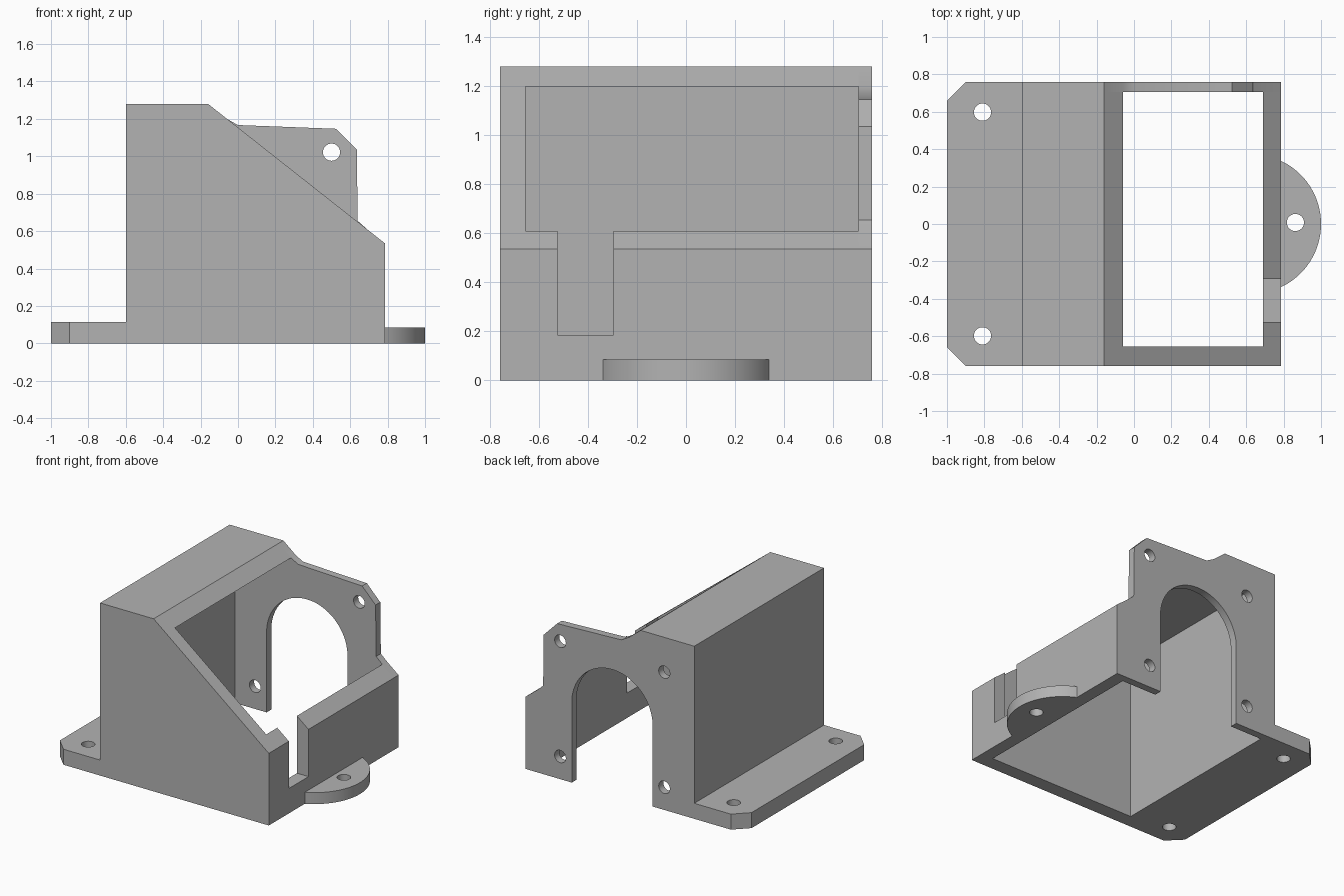
import bpy
import bmesh
from math import cos, sin, pi, asin

cube = bpy.data.objects.get("Cube")
if cube:
    bpy.data.objects.remove(cube, do_unlink=True)

grey = bpy.data.materials.new("plain grey")
grey.use_nodes = True
colour = (0.45, 0.45, 0.45, 1)
grey.diffuse_color = colour
grey.node_tree.nodes["Principled BSDF"].inputs["Base Color"].default_value = colour


def prism(name, profile, axis, low, high):
    """Extrude a 2D profile along one axis."""
    place = {"x": lambda u, v, d: (d, u, v),
             "y": lambda u, v, d: (u, d, v),
             "z": lambda u, v, d: (u, v, d)}[axis]
    bm = bmesh.new()
    ends = [[bm.verts.new(place(u, v, d)) for u, v in profile] for d in (low, high)]
    for ring in ends:
        bm.faces.new(ring)
    count = len(profile)
    for i in range(count):
        j = (i + 1) % count
        bm.faces.new((ends[0][i], ends[0][j], ends[1][j], ends[1][i]))
    bmesh.ops.recalc_face_normals(bm, faces=bm.faces)
    mesh = bpy.data.meshes.new(name)
    bm.to_mesh(mesh)
    bm.free()
    mesh.materials.append(grey)
    obj = bpy.data.objects.new(name, mesh)
    bpy.context.collection.objects.link(obj)
    return obj


def arc(cx, cy, radius, start, end, steps):
    return [(cx + radius * cos(start + (end - start) * i / steps),
             cy + radius * sin(start + (end - start) * i / steps))
            for i in range(steps + 1)]


def rect(u0, v0, u1, v1):
    return [(u0, v0), (u1, v0), (u1, v1), (u0, v1)]


def select(obj):
    bpy.ops.object.select_all(action="DESELECT")
    obj.select_set(True)
    bpy.context.view_layer.objects.active = obj


def cut(obj, profile, axis, low, high):
    """Subtract a prism and remove the cutter."""
    cutter = prism("cutter", profile, axis, low, high)
    cutter.hide_render = True
    mod = obj.modifiers.new("cut", "BOOLEAN")
    mod.operation = "DIFFERENCE"
    mod.solver = "EXACT"
    mod.object = cutter
    select(obj)
    bpy.ops.object.modifier_apply(modifier=mod.name)
    bpy.data.objects.remove(cutter, do_unlink=True)


def drill(obj, u, v, axis):
    cut(obj, arc(u, v, 0.046, 0, 2 * pi, 32)[:-1], axis, -2, 2)


LEFT, RIGHT, FRONT, BACK, INNER_BACK = -0.6, 0.785, -0.76, 0.76, 0.705
TOP, RIM = 1.28, 0.535

# Sloped housing, hollow and open below
housing = prism("housing", [(LEFT, 0), (LEFT, TOP), (-0.16, TOP), (RIGHT, RIM), (RIGHT, 0)],
                "y", FRONT, INNER_BACK)
cut(housing, rect(-0.52, -1, 0.69, 1.2), "y", -0.655, 2)
# Cable slot in the right wall
cut(housing, rect(-0.525, 0.185, -0.295, 2), "x", 0.6, 1)

# Back mounting plate with ear, arch and four screw holes
back_plate = prism("back_plate",
                   [(LEFT, 0), (LEFT, TOP), (-0.16, TOP), (-0.06, 1.2), (0, 1.167),
                    (0.525, 1.147), (0.635, 1.035), (0.64, 0.655), (0.69, 0.61),
                    (RIGHT, RIM), (RIGHT, 0)], "y", INNER_BACK, BACK)
mid_x, mid_z, reach, bore = 0.073, 0.595, 0.427, 0.332
arch = arc(mid_x, mid_z, bore, 0, pi, 40) + [(mid_x - bore, -1), (mid_x + bore, -1)]
cut(back_plate, arch, "y", 0, 2)
for sx in (-1, 1):
    for sz in (-1, 1):
        drill(back_plate, mid_x + sx * reach, mid_z + sz * reach, "y")

# Left foot with clipped corners
left_foot = prism("left_foot", [(LEFT, FRONT), (LEFT, BACK), (-0.9, BACK), (-1, 0.66),
                                (-1, -0.66), (-0.9, FRONT)], "z", 0, 0.115)
for side in (-1, 1):
    drill(left_foot, -0.81, side * 0.598, "z")

# Rounded foot on the right
radius = 0.373
half = pi - asin(0.338 / radius) if 1 - radius > RIGHT else asin(0.338 / radius)
right_foot = prism("right_foot", arc(1 - radius, 0, radius, -half, half, 40), "z", 0, 0.085)
drill(right_foot, 0.863, 0.008, "z")

for part in (housing, back_plate, left_foot, right_foot):
    select(part)
    bpy.ops.object.shade_smooth_by_angle()
